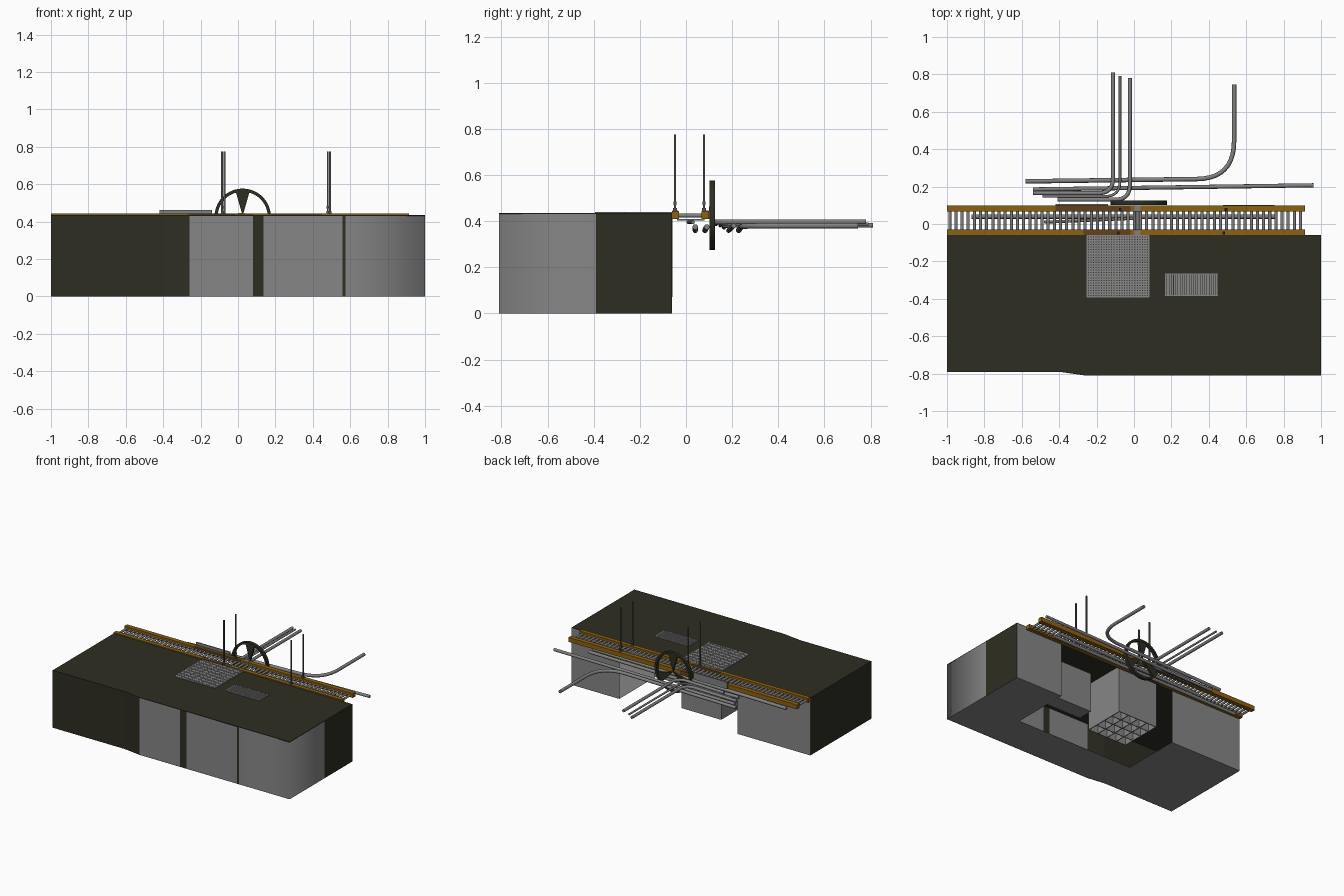
import bpy, bmesh, math
from mathutils import Vector

if "Cube" in bpy.data.objects:
    bpy.data.objects.remove(bpy.data.objects["Cube"])


def mat(name, r, g, b):
    m = bpy.data.materials.new(name)
    m.diffuse_color = (r, g, b, 1)
    m.use_nodes = True
    m.node_tree.nodes["Principled BSDF"].inputs["Base Color"].default_value = m.diffuse_color
    return m


DARK = mat("dark olive", 0.027, 0.027, 0.016)
GREY = mat("panel grey", 0.24, 0.24, 0.24)
STEEL = mat("pipe steel", 0.22, 0.22, 0.22)
ORANGE = mat("rail orange", 0.26, 0.12, 0.006)
BROWN = mat("rail brown", 0.12, 0.055, 0.012)
ROD = mat("rod grey", 0.09, 0.09, 0.09)


def finish(name, bm, *mats):
    me = bpy.data.meshes.new(name)
    bm.to_mesh(me)
    bm.free()
    ob = bpy.data.objects.new(name, me)
    for m in mats:
        me.materials.append(m)
    bpy.context.collection.objects.link(ob)
    return ob


def add_box(bm, x0, x1, y0, y1, z0, z1, mi=0):
    vs = bmesh.ops.create_cube(bm, size=1)["verts"]
    for v in vs:
        v.co = Vector((x0 + (v.co.x + .5) * (x1 - x0),
                       y0 + (v.co.y + .5) * (y1 - y0),
                       z0 + (v.co.z + .5) * (z1 - z0)))
    for f in {f for v in vs for f in v.link_faces}:
        f.material_index = mi


def boxes(name, items, *mats):
    bm = bmesh.new()
    for it in items:
        add_box(bm, *it)
    return finish(name, bm, *mats)


# cabinet walls: outline walked round from the back opening (x, y, colour of next wall)
TOP = 0.435
outline = [(-0.39, -0.06, 1), (-1, -0.06, 0), (-1, -0.79, 0), (-0.4, -0.79, 0),
           (-0.26, -0.81, 1), (0.08, -0.81, 0), (0.135, -0.81, 1), (0.56, -0.81, 0),
           (0.575, -0.81, 2), (1, -0.81, 2), (1, -0.39, 0), (1, -0.06, 1), (0.6, -0.06, 1)]
bm = bmesh.new()
low = [bm.verts.new((x, y, 0)) for x, y, c in outline]
high = [bm.verts.new((x, y, TOP - 0.004)) for x, y, c in outline]
for i in range(len(outline) - 1):
    f = bm.faces.new((low[i], low[i + 1], high[i + 1], high[i]))
    c = outline[i][2]
    f.material_index = min(c, 1)
    f.smooth = c == 2          # softly shaded front corner
finish("cabinet_walls", bm, DARK, GREY)

# floor with open notch at the back
bm = bmesh.new()
pts = [(x, y) for x, y, c in outline] + [(0.6, -0.51), (-0.39, -0.51)]
f = bm.faces.new([bm.verts.new((x, y, 0.001)) for x, y in pts])
f.normal_update()
if f.normal.z > 0:
    f.normal_flip()
finish("cabinet_floor", bm, GREY)

# counter top
bm = bmesh.new()
f = bm.faces.new([bm.verts.new((x, y, TOP)) for x, y, c in outline])
f2 = bmesh.ops.extrude_face_region(bm, geom=[f])["geom"]
for v in [g for g in f2 if isinstance(g, bmesh.types.BMVert)]:
    v.co.z -= 0.006
bmesh.ops.recalc_face_normals(bm, faces=bm.faces[:])
finish("counter_top", bm, DARK)

# large basket: four by four open cells under a fine grille
X0, X1, Y0, Y1 = -0.25, 0.08, -0.39, -0.062
t = 0.003
cells = []
for i in range(5):
    x = X0 + (X1 - X0) * i / 4
    y = Y0 + (Y1 - Y0) * i / 4
    cells.append((x - t, x + t, Y0, Y1, 0.07, 0.43))
    cells.append((X0, X1, y - t, y + t, 0.0705, 0.43))
boxes("large_basket_cells", cells, GREY)
bars = []
n = 24
for i in range(n + 1):
    x = X0 + (X1 - X0) * i / n
    y = Y0 + (Y1 - Y0) * i / n
    bars.append((x - .0042, x + .0042, Y0, Y1, 0.433, 0.439))
    bars.append((X0, X1, y - .0042, y + .0042, 0.433, 0.4385))
boxes("large_grille", bars, GREY)

# small bin and its slatted grille
boxes("small_bin", [(0.165, 0.45, -0.385, -0.265, 0.13, 0.43)], GREY)
slats = [(0.165 + .0119 * i, 0.165 + .0119 * i + .009, -0.385, -0.265, 0.433, 0.439)
         for i in range(24)]
slats += [(0.165, 0.45, y, y + .006, 0.433, 0.4395) for y in (-0.385, -0.271)]
boxes("small_grille", slats, GREY)

# conveyor side rails, with a browner middle stretch
rails = []
for y0, y1, xb in ((-0.06, -0.03, -0.27), (0.067, 0.1, -0.42)):
    for a, b, mi in ((-1, xb, 0), (xb, -0.02, 1), (-0.02, 0.915, 0)):
        rails.append((a, b, y0, y1, 0.41, 0.443, mi))
boxes("conveyor_rails", rails, ORANGE, BROWN)


def add_cyl(bm, a, b, r, seg=10):
    a, b = Vector(a), Vector(b)
    d = b - a
    m = d.to_track_quat('Z', 'Y').to_matrix().to_4x4()
    m.translation = (a + b) / 2
    bmesh.ops.create_cone(bm, cap_ends=True, segments=seg, radius1=r, radius2=r,
                          depth=d.length, matrix=m)


# conveyor rollers
bm = bmesh.new()
for i in range(58):
    x = -0.985 + i * 0.0329
    add_cyl(bm, (x, -0.035, 0.424), (x, 0.072, 0.424), 0.0085)
for f in bm.faces:
    f.smooth = len(f.verts) == 4
finish("conveyor_rollers", bm, STEEL)

# hanger rods with small base brackets
rods, feet = [], []
for x in (-0.085, 0.48):
    for dx, y in ((0, -0.048), (0.012, 0.078)):
        cx = x + dx
        rods.append((cx - .005, cx + .005, y - .004, y + .004, 0.44, 0.775))
        feet.append((cx - .007, cx + .007, y - .008, y + .008, 0.44, 0.456))
        feet.append((cx - .006, cx + .006, y - .006, y + .006, 0.47, 0.485))
boxes("hanger_rods", rods, ROD)
boxes("hanger_brackets", feet, ROD)

# clamps across the rails and plate behind them
boxes("rail_clamps", [(0.0, 0.036, -0.058, -0.035, 0.41, 0.446),
                      (0.0, 0.036, 0.07, 0.098, 0.41, 0.446),
                      (0.008, 0.028, -0.04, 0.08, 0.402, 0.41)], STEEL)
boxes("rear_plate", [(-0.42, -0.14, 0.1, 0.108, 0.41, 0.463)], STEEL)


# wheel: ring with wedge spokes
def prism(bm, loop, y0, y1):
    a = [bm.verts.new((x, y0, z)) for x, z in loop]
    b = [bm.verts.new((x, y1, z)) for x, z in loop]
    k = len(loop)
    bm.faces.new(a)
    bm.faces.new(b[::-1])
    for i in range(k):
        bm.faces.new((a[i], b[i], b[(i + 1) % k], a[(i + 1) % k]))


def polar(r, a):
    return 0.025 + r * math.cos(a), 0.426 + r * math.sin(a)


bm = bmesh.new()
N = 40
ring = []
for i in range(N):
    a = 2 * math.pi * i / N
    ring.append([bm.verts.new((polar(r, a)[0], y, polar(r, a)[1]))
                 for r, y in ((.151, .102), (.151, .126), (.134, .126), (.134, .102))])
for i in range(N):
    p, q = ring[i], ring[(i + 1) % N]
    for j in range(4):
        bm.faces.new((p[j], q[j], q[(j + 1) % 4], p[(j + 1) % 4]))
for k in range(3):
    a = math.pi / 2 + k * math.tau / 3
    prism(bm, [polar(0.005, a), polar(.14, a - .27), polar(.144, a), polar(.14, a + .27)],
          .106, .122)
bmesh.ops.recalc_face_normals(bm, faces=bm.faces[:])
finish("spoked_wheel", bm, DARK)


# pipes: straight runs with a rounded elbow
def pipe(name, r, start, corner=None, end=None, bend=0.08):
    pts = [Vector(start)]
    if corner:
        c, e = Vector(corner), Vector(end)
        p = c + (pts[0] - c).normalized() * bend
        q = c + (e - c).normalized() * bend
        for i in range(11):
            s = i / 10
            pts.append(p * (1 - s) ** 2 + c * 2 * s * (1 - s) + q * s * s)
        pts.append(e)
    else:
        pts.append(Vector(end))
    cu = bpy.data.curves.new(name, 'CURVE')
    cu.dimensions = '3D'
    cu.bevel_depth = r
    cu.bevel_resolution = 3
    cu.use_fill_caps = True
    sp = cu.splines.new('POLY')
    sp.points.add(len(pts) - 1)
    for v, co in zip(sp.points, pts):
        v.co = (*co, 1)
    sp.use_smooth = True
    cu.materials.append(STEEL)
    bpy.context.collection.objects.link(bpy.data.objects.new(name, cu))


pipe("swept_pipe", .012, (-0.58, 0.228, 0.36), (0.535, 0.243, 0.38), (0.535, 0.745, 0.38), 0.2)
pipe("long_pipe", .011, (-0.54, 0.185, 0.36), end=(0.96, 0.207, 0.38))
pipe("outlet_pipe_a", .011, (-0.54, 0.165, 0.375), (-0.112, 0.165, 0.382), (-0.112, 0.81, 0.382))
pipe("outlet_pipe_b", .007, (-0.49, 0.148, 0.38), (-0.075, 0.148, 0.388), (-0.075, 0.79, 0.388))
pipe("outlet_pipe_c", .011, (-0.41, 0.13, 0.39), (-0.022, 0.13, 0.397), (-0.022, 0.78, 0.397))
pipe("under_pipe_a", .012, (-0.87, 0.04, 0.36), end=(0.75, 0.04, 0.375))
pipe("under_pipe_b", .012, (-0.5, 0.082, 0.36), end=(0.75, 0.09, 0.375))
pipe("under_pipe_c", .008, (-0.48, 0.01, 0.395), end=(0.0, 0.03, 0.395))
